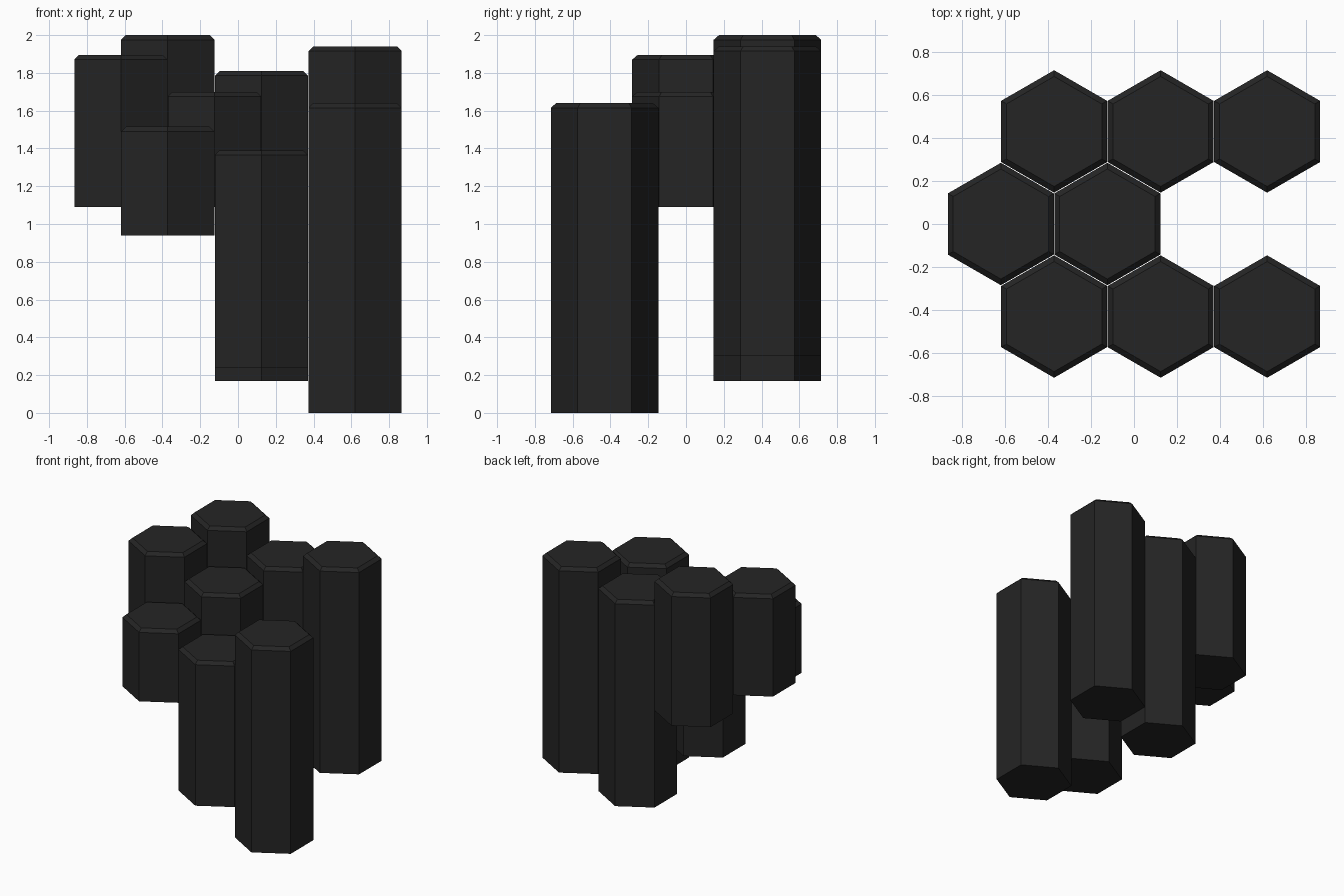
import bpy
import bmesh
import math

if "Cube" in bpy.data.objects:
    bpy.data.objects.remove(bpy.data.objects["Cube"])

RADIUS = 0.285    # centre to corner
STEP = 0.496      # spacing along a row
ROW = 0.431       # spacing between rows
CHAMFER = 0.025

stone = bpy.data.materials.new("dark basalt")
stone.diffuse_color = (0.018, 0.018, 0.018, 1.0)
stone.use_nodes = True
stone.node_tree.nodes["Principled BSDF"].inputs["Base Color"].default_value = stone.diffuse_color


def hex_column(name, x, y, bottom, top):
    """Six-sided pillar with corners toward the front and back and a chamfered top rim."""
    bm = bmesh.new()
    rings = [(RADIUS, bottom), (RADIUS, top - CHAMFER),
             (RADIUS - CHAMFER / math.cos(math.pi / 6), top)]
    loops = []
    for r, z in rings:
        angles = [math.radians(30 + 60 * i) for i in range(6)]
        loops.append([bm.verts.new((r * math.cos(a), r * math.sin(a), z)) for a in angles])
    for low, high in zip(loops, loops[1:]):
        for i in range(6):
            j = (i + 1) % 6
            bm.faces.new((low[i], low[j], high[j], high[i]))
    bm.faces.new(loops[0][::-1])
    bm.faces.new(loops[-1])
    mesh = bpy.data.meshes.new(name)
    bm.to_mesh(mesh)
    bm.free()
    mesh.materials.append(stone)
    obj = bpy.data.objects.new(name, mesh)
    obj.location = (x, y, 0)
    bpy.context.collection.objects.link(obj)


# Each row: name, y, x of its first column, (bottom, top) from left to right
rows = [
    ("front", -ROW, -0.372, [(0.94, 1.515), (0.24, 1.39), (0.0, 1.64)]),
    ("middle", 0.0, -0.62, [(1.09, 1.895), (1.09, 1.70)]),
    ("back", ROW, -0.372, [(0.945, 2.0), (0.17, 1.81), (0.305, 1.94)]),
]
for row_name, y, first_x, spans in rows:
    for i, (bottom, top) in enumerate(spans):
        hex_column(f"{row_name}_column_{i + 1}", first_x + i * STEP, y, bottom, top)
